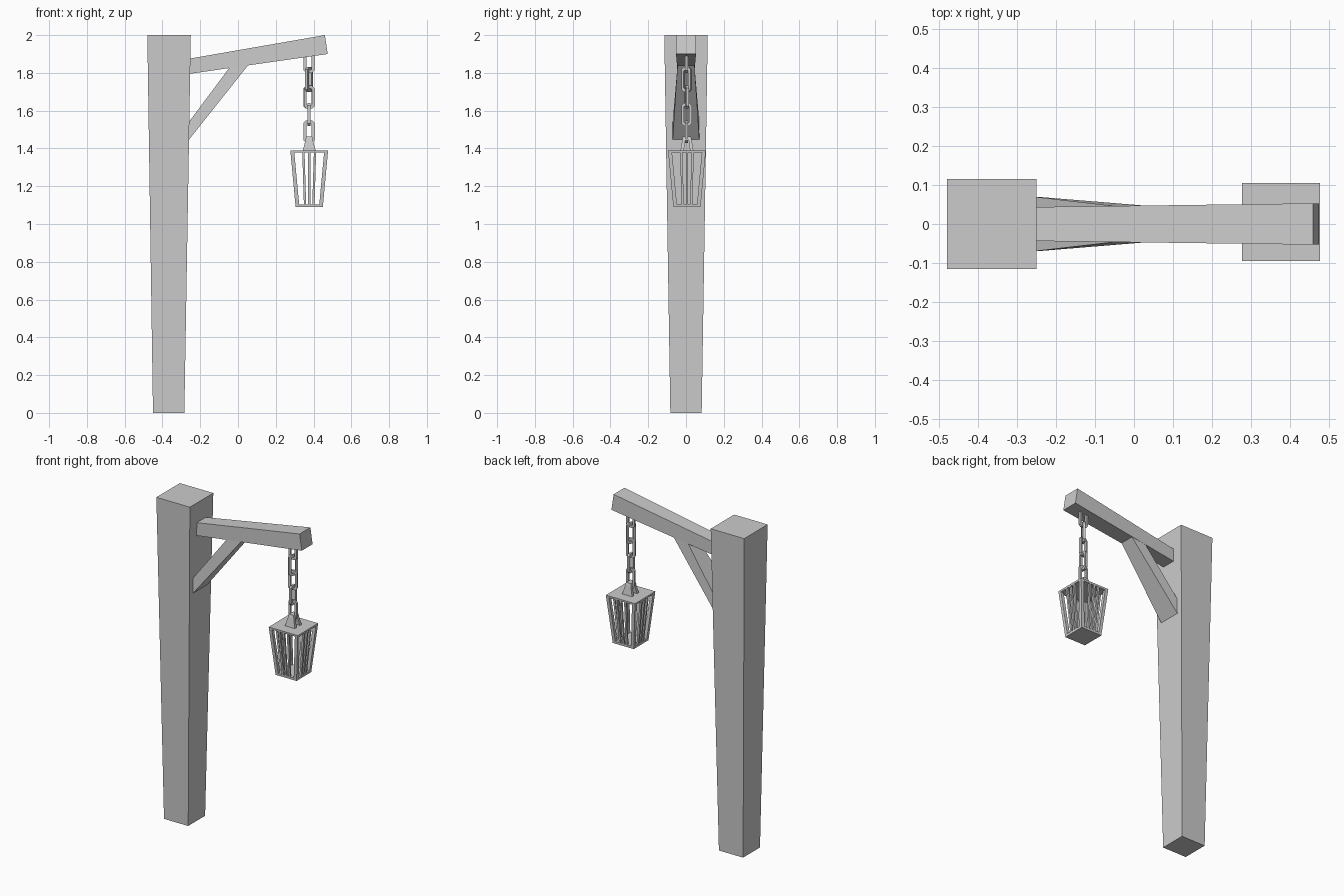
import bpy, math
from mathutils import Matrix, Vector

if "Cube" in bpy.data.objects:
    bpy.data.objects.remove(bpy.data.objects["Cube"])


def mesh(name, verts, faces):
    me = bpy.data.meshes.new(name)
    me.from_pydata([tuple(v) for v in verts], [], faces)
    me.update()
    ob = bpy.data.objects.new(name, me)
    bpy.context.collection.objects.link(ob)
    return ob


def loft(name, a, b):
    """Solid between two quads, both listed in the same order (counter-clockwise seen from b)."""
    faces = [(3, 2, 1, 0), (4, 5, 6, 7)]
    faces += [(i, (i + 1) % 4, (i + 1) % 4 + 4, i + 4) for i in range(4)]
    return mesh(name, list(a) + list(b), faces)


def rect(cx, cy, hx, hy, z):
    return [(cx + sx * hx, cy + sy * hy, z) for sx, sy in ((-1, -1), (1, -1), (1, 1), (-1, 1))]


def section(low, high, hw):
    """Beam cross-section from its low and high (x, z) edge points."""
    return [(low[0], -hw, low[1]), (low[0], hw, low[1]),
            (high[0], hw, high[1]), (high[0], -hw, high[1])]


# Tapered post
loft("post", rect(-0.367, 0, 0.083, 0.083, 0), rect(-0.365, 0, 0.115, 0.115, 2.0))

# Rising arm and diagonal brace, both set into the post
loft("arm", section((-0.30, 1.789), (-0.30, 1.868), 0.043),
     section((0.475, 1.90), (0.46, 2.0), 0.053))
loft("brace", section((-0.275, 1.427), (-0.275, 1.52), 0.072),
     section((0.055, 1.842), (-0.04, 1.835), 0.045))

# Chain links: chamfered rectangular rings with a square section
CX, CY = 0.376, 0.003


def link(name, z0, z1, angle, hw=0.028, t=0.014):
    h, zc = (z1 - z0) / 2, (z0 + z1) / 2
    rot = Matrix.Rotation(math.radians(angle), 3, 'Z')

    def outline(w, k, c):
        return [(w, c - k), (w, k - c), (w - c, k), (c - w, k),
                (-w, k - c), (-w, c - k), (c - w, -k), (w - c, -k)]
    rings = [(outline(hw, h, 0.012), -t / 2), (outline(hw, h, 0.012), t / 2),
             (outline(hw - t, h - t, 0.006), t / 2), (outline(hw - t, h - t, 0.006), -t / 2)]
    verts = [rot @ Vector((x, y, z)) + Vector((CX, CY, zc)) for ring, y in rings for x, z in ring]
    faces = []
    for r in range(4):
        for i in range(8):
            j, s = (i + 1) % 8, (r + 1) % 4
            faces.append((r * 8 + i, s * 8 + i, s * 8 + j, r * 8 + j))
    return mesh(name, verts, faces)


for n, (z0, z1, ang) in enumerate([(1.80, 1.925, 0), (1.70, 1.83, 60), (1.612, 1.732, 10),
                                   (1.52, 1.64, 90), (1.43, 1.548, 0)]):
    link(f"chain_link_{n + 1}", z0, z1, ang)

# Lantern cage: thin plates, corner posts and three bars per side
LX, LY = 0.377, 0.005
Z0, Z1 = 1.09, 1.39
R0, R1 = 0.072, 0.1


def radius(z):
    return R0 + (R1 - R0) * (z - Z0) / (Z1 - Z0)


def plate(name, za, zb):
    loft(name, rect(LX, LY, radius(za), radius(za), za), rect(LX, LY, radius(zb), radius(zb), zb))


plate("lantern_base", Z0, 1.104)
plate("lantern_roof", 1.378, Z1)


def upright(name, u, v, half):
    """Leaning bar at (u, v), given as fractions of the cage half-width."""
    def ring(z):
        r = radius(z) - half
        return rect(LX + u * r, LY + v * r, half, half, z)
    loft(name, ring(1.10), ring(1.382))


for n, (u, v) in enumerate([(-1, -1), (1, -1), (1, 1), (-1, 1)]):
    upright(f"lantern_corner_{n + 1}", u, v, 0.010)
n = 0
for f in (-0.33, 0, 0.33):
    for u, v in ((f, -1), (f, 1), (-1, f), (1, f)):
        n += 1
        upright(f"lantern_bar_{n}", u, v, 0.006)

# Hanging eye on the roof: tapered in front view, open along x
for s, side in ((-1, "front"), (1, "back")):
    loft(f"eye_side_{side}", rect(LX, LY + s * 0.026, 0.035, 0.009, 1.385),
         rect(LX, LY + s * 0.016, 0.018, 0.008, 1.45))
loft("eye_top", rect(LX, LY, 0.021, 0.026, 1.444), rect(LX, LY, 0.016, 0.021, 1.462))
